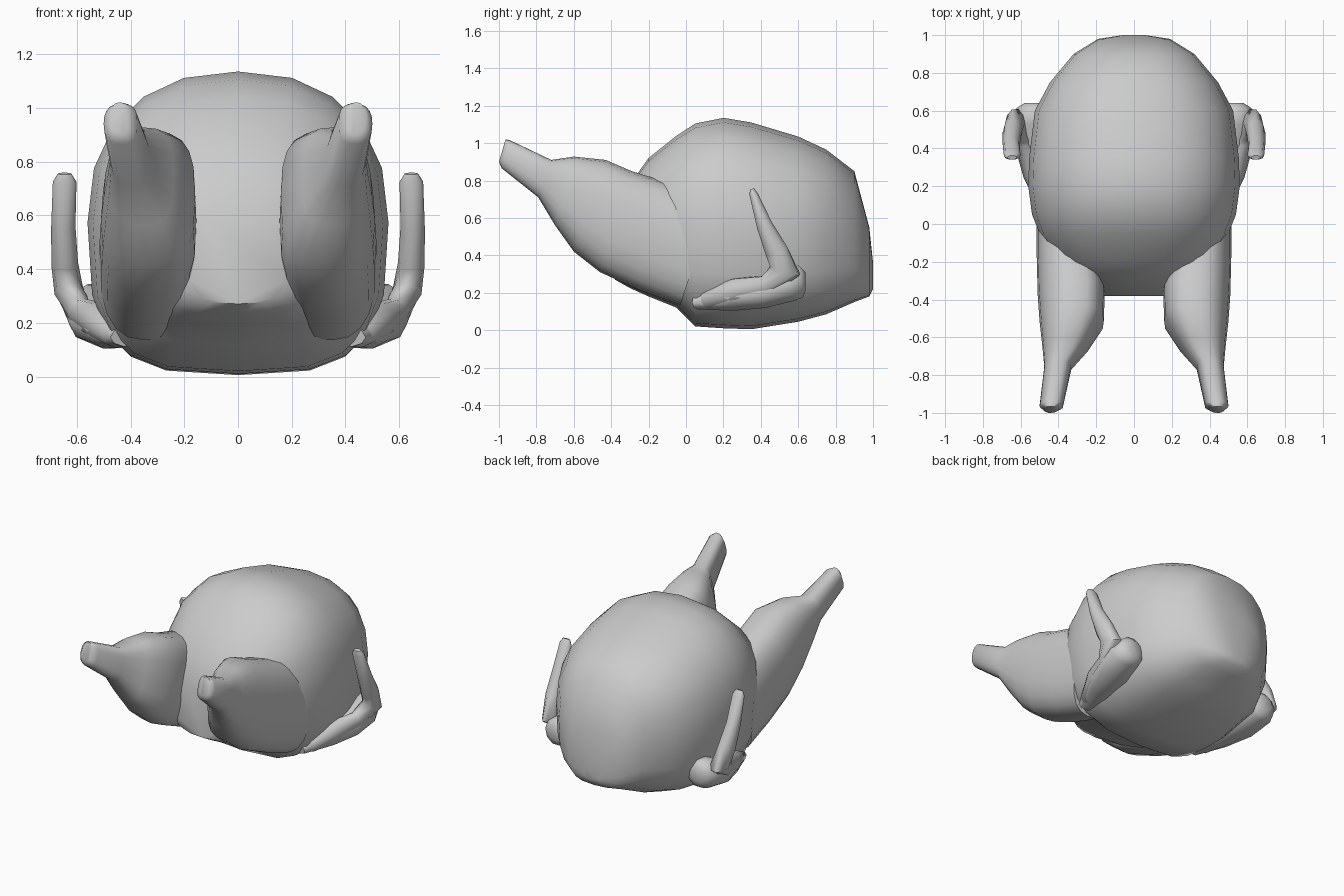
import bpy, bmesh, math
from mathutils import Vector

if "Cube" in bpy.data.objects:
    bpy.data.objects.remove(bpy.data.objects["Cube"])

SEG = 20


def loft(name, rings, mirror=False):
    """Skin closed rings of points, capping both ends."""
    bm = bmesh.new()
    vs = [[bm.verts.new(p) for p in r] for r in rings]
    n = len(rings[0])
    for a, b in zip(vs, vs[1:]):
        for i in range(n):
            j = (i + 1) % n
            bm.faces.new((a[i], a[j], b[j], b[i]))
    bm.faces.new(vs[0][::-1])
    bm.faces.new(vs[-1])
    if mirror:
        geo = bmesh.ops.duplicate(bm, geom=bm.verts[:] + bm.edges[:] + bm.faces[:])["geom"]
        for v in geo:
            if isinstance(v, bmesh.types.BMVert):
                v.co.x *= -1
    bmesh.ops.recalc_face_normals(bm, faces=bm.faces[:])
    me = bpy.data.meshes.new(name)
    bm.to_mesh(me)
    bm.free()
    ob = bpy.data.objects.new(name, me)
    bpy.context.collection.objects.link(ob)
    bpy.ops.object.select_all(action='DESELECT')
    ob.select_set(True)
    bpy.context.view_layer.objects.active = ob
    bpy.ops.object.shade_smooth_by_angle(angle=math.radians(60))
    return ob


def section(top, bottom, x0, x1, power):
    """Superellipse between a top and bottom point (y, z) and two x limits.
    power(c, s) gives the squareness of each quarter."""
    t, b = Vector((0, *top)), Vector((0, *bottom))
    mid, half = (t + b) / 2, (t - b) / 2
    cx, rx = (x0 + x1) / 2, (x1 - x0) / 2
    pts = []
    for i in range(SEG):
        a = math.tau * i / SEG
        c, s = math.cos(a), math.sin(a)
        e = 2 / power(c, s)
        c = math.copysign(abs(c) ** e, c)
        s = math.copysign(abs(s) ** e, s)
        p = mid + half * s
        p.x = cx + rx * c
        pts.append(p)
    return pts


def tube(points, n=10):
    """Rings along a path of (x, y, z, x radius, side radius)."""
    ps = [Vector(p[:3]) for p in points]
    rings = []
    for k, p in enumerate(ps):
        d = (ps[min(k + 1, len(ps) - 1)] - ps[max(k - 1, 0)]).normalized()
        u = (Vector((1, 0, 0)) - d * d.x).normalized()
        v = d.cross(u)
        ru, rv = points[k][3:]
        rings.append([p + u * ru * math.cos(math.tau * i / n)
                      + v * rv * math.sin(math.tau * i / n) for i in range(n)])
    return rings


# Plump body, squarer underneath: y, bottom z, top z, half width
body = [
    (1.00, .22, .36, .06), (.98, .18, .55, .19), (.90, .15, .85, .32),
    (.75, .085, .965, .445), (.60, .045, 1.035, .525), (.35, .005, 1.11, .555),
    (.20, .01, 1.135, .56), (.05, .02, 1.105, .54), (-.05, .12, 1.04, .50),
    (-.20, .18, .92, .42), (-.30, .225, .78, .32), (-.38, .27, .62, .19),
]
loft("body", [section((y, t), (y, b), -w, w, lambda c, s: 3.2 if s < -1e-6 else 2.3)
              for y, b, t, w in body])

# Legs, flatter on the inside: top y, z, bottom y, z, inner x, outer x
leg = [
    (-.965, 1.02, -1.0, .90, .41, .475),
    (-.94, 1.015, -.985, .865, .375, .50),
    (-.72, .91, -.79, .71, .33, .475),
    (-.60, .928, -.70, .56, .24, .485),
    (-.43, .91, -.60, .42, .16, .50),
    (-.29, .85, -.46, .31, .155, .51),
    (-.10, .79, -.25, .215, .17, .515),
    (.15, .68, -.03, .135, .18, .515),
]
loft("legs", [section((a, b), (c, d), e, f, lambda c, s: 3.1 if c < -1e-6 else 2.4)
              for a, b, c, d, e, f in leg], True)

# Folded wings: raised tip, elbow, then lower arm running into the body
wing = [
    (.645, .352, .755, .025, .012), (.645, .362, .725, .044, .024),
    (.65, .42, .56, .045, .045), (.645, .485, .42, .05, .065),
    (.63, .53, .32, .055, .085), (.585, .43, .235, .05, .06),
    (.53, .27, .21, .06, .07), (.45, .14, .17, .08, .06), (.34, .10, .16, .08, .05),
]
loft("wings", tube(wing), True)

# Flesh joining the lower arms and elbows to the body
web = [
    (.40, .06, .15, .08, .04), (.47, .25, .18, .10, .08), (.50, .42, .20, .13, .085),
    (.53, .56, .25, .12, .10), (.53, .615, .26, .09, .09), (.53, .64, .26, .05, .05),
]
loft("wing_webs", tube(web), True)
